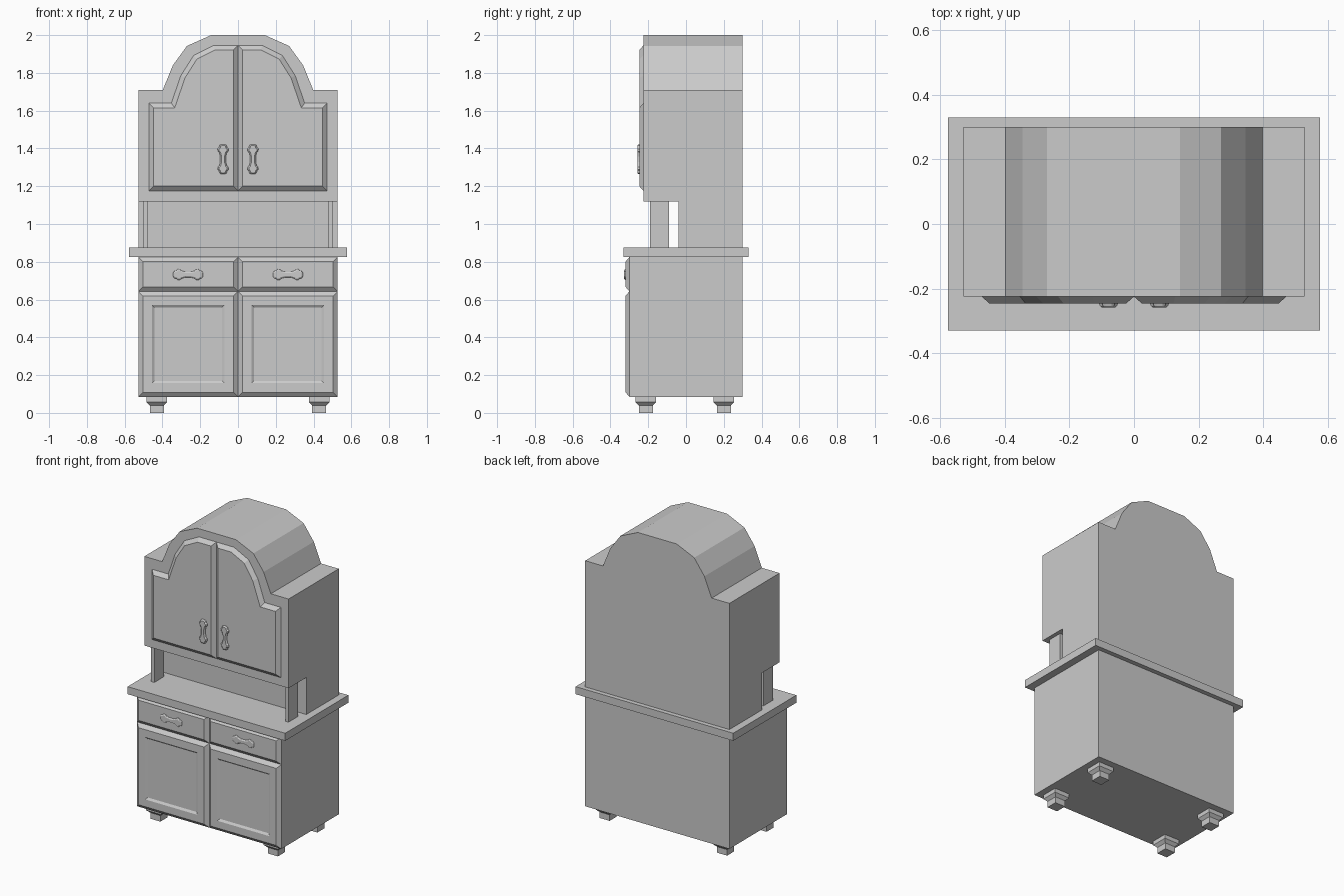
import bpy
import bmesh

old = bpy.data.objects.get("Cube")
if old:
    bpy.data.objects.remove(old, do_unlink=True)

grey = bpy.data.materials.new("plain_grey")
grey.use_nodes = True
COLOUR = (0.6, 0.6, 0.6, 1)
grey.diffuse_color = COLOUR
grey.node_tree.nodes["Principled BSDF"].inputs["Base Color"].default_value = COLOUR


def finish(name, bm):
    mesh = bpy.data.meshes.new(name)
    bm.to_mesh(mesh)
    bm.free()
    mesh.materials.append(grey)
    obj = bpy.data.objects.new(name, mesh)
    bpy.context.scene.collection.objects.link(obj)
    return obj


def outline_face(bm, points, y):
    """Flat face of (x, z) points at depth y, facing the front."""
    face = bm.faces.new([bm.verts.new((x, y, z)) for x, z in points])
    face.normal_update()
    if face.normal.y > 0:
        face.normal_flip()
    return face


def prism(name, points, y_front, y_back):
    """Outline extruded from front to back."""
    bm = bmesh.new()
    face = outline_face(bm, points, y_front)
    new = bmesh.ops.extrude_face_region(bm, geom=[face], use_keep_orig=True)["geom"]
    verts = [g for g in new if isinstance(g, bmesh.types.BMVert)]
    bmesh.ops.translate(bm, verts=verts, vec=(0, y_back - y_front, 0))
    bmesh.ops.recalc_face_normals(bm, faces=bm.faces)
    return finish(name, bm)


def rect(x0, x1, z0, z1):
    return [(x0, z0), (x1, z0), (x1, z1), (x0, z1)]


def box(name, x0, x1, y0, y1, z0, z1):
    return prism(name, rect(x0, x1, z0, z1), y0, y1)


def panel(name, points, y, steps):
    """Raised panel: each step insets the front face by (width, depth)."""
    bm = bmesh.new()
    face = outline_face(bm, points, y)
    for width, depth in steps:
        bmesh.ops.inset_region(bm, faces=[face], thickness=width, depth=depth,
                               use_boundary=True, use_even_offset=True)
    return finish(name, bm)


# Quarter outline of a pull handle: (distance along, half width)
PULL = [(0.079, 0.010), (0.073, 0.019), (0.063, 0.021), (0.055, 0.029),
        (0.041, 0.027), (0.034, 0.020), (0.015, 0.015)]


def handle(name, cx, cz, y, depth, upright):
    half = PULL + [(-a, w) for a, w in reversed(PULL)]
    loop = half + [(a, -w) for a, w in reversed(half)]
    pts = [(cx + w, cz + a) if upright else (cx + a, cz + w) for a, w in loop]
    panel(name, pts, y, [(0.002, depth * 0.6), (0.005, depth * 0.4)])


# Main carcass
box("base_cabinet", -0.528, 0.528, -0.3, 0.3, 0.085, 0.825)
box("counter", -0.577, 0.577, -0.33, 0.33, 0.825, 0.875)
box("niche_back", -0.528, 0.528, -0.04, 0.3, 0.875, 1.12)

# Upper cabinet with a stepped arch
ARCH = [(0.398, 1.71), (0.345, 1.84), (0.27, 1.943), (0.142, 2.0)]
side = [(0.528, 1.12), (0.528, 1.71)] + ARCH
prism("upper_cabinet", side + [(-x, z) for x, z in reversed(side)], -0.225, 0.3)

UPPER_DOOR = [(0, 1.175), (0.472, 1.175), (0.472, 1.64), (0.353, 1.64),
              (0.303, 1.785), (0.235, 1.892), (0.128, 1.946), (0, 1.946)]

for s, label in ((1, "left"), (-1, "right")):
    # Niche posts
    box(label + "_post", *sorted((s * 0.48, s * 0.503)), -0.19, -0.09, 0.875, 1.12)
    # Doors and drawers
    panel(label + "_upper_door", [(s * x, z) for x, z in UPPER_DOOR], -0.225,
          [(0.025, 0.022)])
    x0, x1 = sorted((0, s * 0.528))
    panel(label + "_drawer", rect(x0, x1, 0.643, 0.825), -0.3, [(0.024, 0.02)])
    panel(label + "_lower_door", rect(x0, x1, 0.085, 0.643), -0.3,
          [(0.024, 0.02), (0.048, 0), (0.013, -0.009)])
    # Pull handles
    handle(label + "_upper_handle", s * 0.079, 1.343, -0.247, 0.011, True)
    handle(label + "_drawer_handle", s * 0.264, 0.732, -0.32, 0.008, False)
    # Tapered square feet
    for cy, end in ((-0.213, "front"), (0.2, "back")):
        bm = bmesh.new()
        rings = []
        for h, z in ((0.055, 0.085), (0.055, 0.058), (0.037, 0.04), (0.037, 0)):
            rings.append([bm.verts.new((s * 0.43 + h * a, cy + h * b, z))
                          for a, b in ((-1, -1), (1, -1), (1, 1), (-1, 1))])
        for top, low in zip(rings, rings[1:]):
            for i in range(4):
                j = (i + 1) % 4
                bm.faces.new((top[i], low[i], low[j], top[j]))
        bm.faces.new(rings[0])
        bm.faces.new(rings[-1])
        bmesh.ops.recalc_face_normals(bm, faces=bm.faces)
        finish(f"{label}_{end}_foot", bm)
